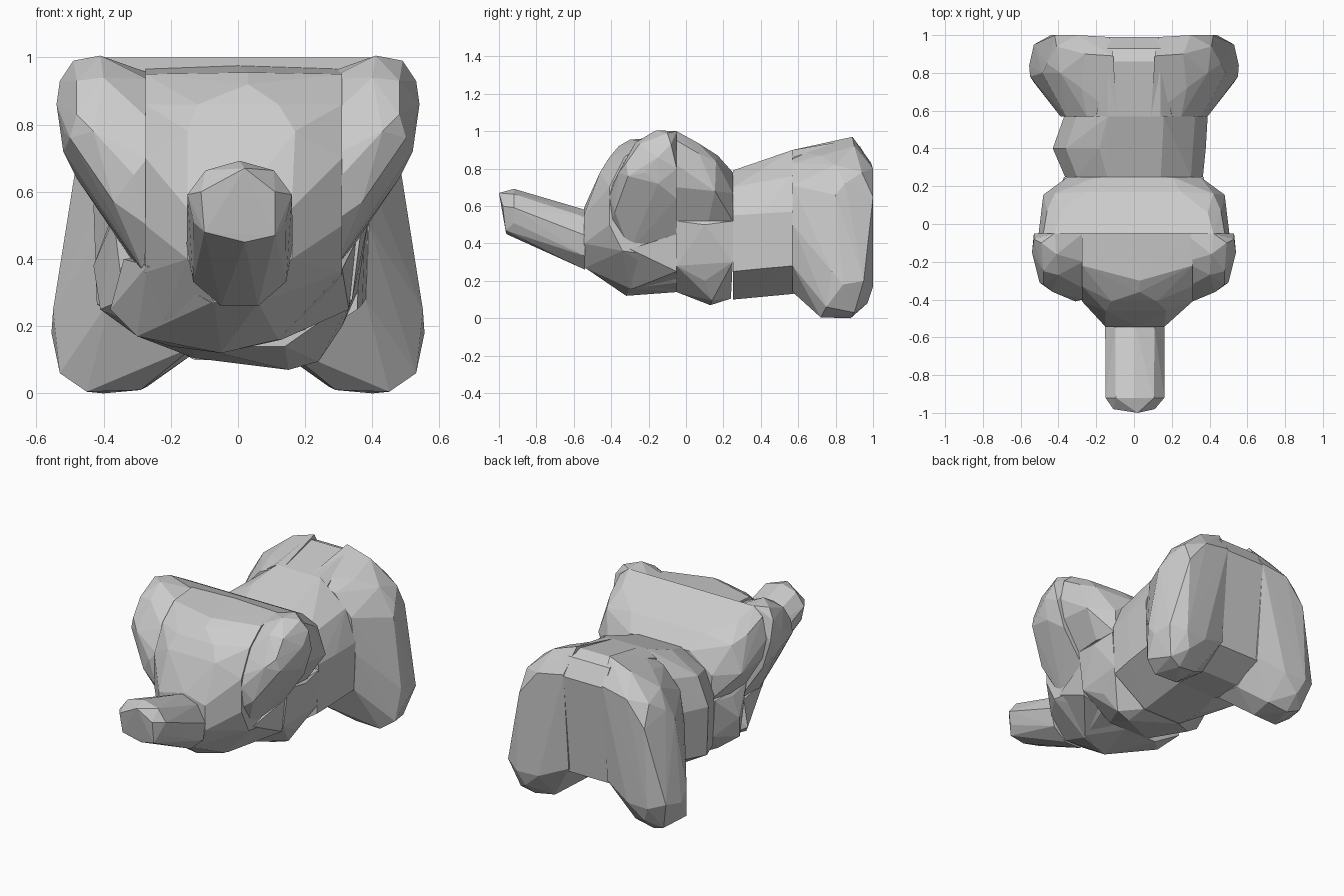
import bpy, bmesh, math


def hull(name, pts):
    """Flat-faced convex solid around the given points."""
    bm = bmesh.new()
    for p in pts:
        bm.verts.new(p)
    res = bmesh.ops.convex_hull(bm, input=bm.verts[:])
    loose = {e for e in res["geom_interior"] + res["geom_unused"]
             if isinstance(e, bmesh.types.BMVert)}
    bmesh.ops.delete(bm, geom=list(loose), context='VERTS')
    bmesh.ops.recalc_face_normals(bm, faces=bm.faces[:])
    me = bpy.data.meshes.new(name)
    bm.to_mesh(me)
    bm.free()
    ob = bpy.data.objects.new(name, me)
    bpy.context.collection.objects.link(ob)
    return ob


def mirrored(pts):
    return [(-x, y, z) for x, y, z in pts]


def both(pts):
    return pts + mirrored(pts)


def ring(y, cx, cz, rx, rz, n=9):
    return [(cx + rx * math.sin(2 * math.pi * i / n), y,
             cz + rz * math.cos(2 * math.pi * i / n)) for i in range(n)]


# Trunk: tapered tube with a blunt raised tip
hull("trunk", ring(-0.54, 0.005, 0.415, 0.16, 0.165)
     + ring(-0.92, 0.005, 0.57, 0.158, 0.122)
     + [(0.02, -1.0, 0.67), (-0.11, -0.98, 0.6), (0.11, -0.98, 0.6),
        (-0.1, -0.965, 0.48), (0.02, -0.96, 0.45), (0.11, -0.965, 0.47)])

# Face: domed slab between the ears
face = []
for x in (-0.275, 0.31):
    face += [(x, -0.05, 0.965), (x, -0.22, 0.95), (x, -0.33, 0.86),
             (x, -0.41, 0.7), (x, -0.41, 0.5), (x, -0.34, 0.36), (x, -0.05, 0.32)]
hull("face", face + [
    (0, -0.05, 0.975), (0.03, -0.3, 0.955), (0.03, -0.36, 0.92), (-0.12, -0.41, 0.86),
    (0.12, -0.41, 0.86), (-0.15, -0.46, 0.78), (0.17, -0.46, 0.78),
    (-0.15, -0.545, 0.55), (0.16, -0.545, 0.55), (0.02, -0.545, 0.59),
    (-0.15, -0.545, 0.4), (0.16, -0.545, 0.4), (-0.07, -0.54, 0.27),
    (0.06, -0.54, 0.27), (-0.05, -0.32, 0.12), (0.12, -0.3, 0.16),
    (-0.22, -0.3, 0.22), (0, -0.05, 0.14), (0.2, -0.05, 0.19)])

# Chin: low wedge under the face
hull("chin", [
    (-0.38, -0.05, 0.25), (-0.34, -0.07, 0.4), (-0.3, -0.15, 0.17),
    (-0.05, -0.32, 0.12), (0.13, -0.28, 0.16), (0.02, -0.05, 0.14), (-0.2, -0.05, 0.14),
    (0.31, -0.3, 0.37), (0.35, -0.05, 0.45), (0.33, -0.05, 0.25),
    (-0.27, -0.36, 0.38), (-0.08, -0.53, 0.27), (0.06, -0.53, 0.27)])

# Ears: slanted rounded flaps
ear = [(0.27, -0.05, 0.955), (0.27, -0.2, 0.935), (0.27, -0.34, 0.82), (0.27, -0.4, 0.7),
       (0.27, -0.4, 0.5), (0.28, -0.3, 0.36), (0.29, -0.05, 0.36), (0.31, -0.41, 0.65),
       (0.42, -0.05, 1.0), (0.41, -0.16, 1.005), (0.49, -0.1, 0.99), (0.4, -0.27, 0.94),
       (0.48, -0.25, 0.93), (0.48, -0.32, 0.83), (0.43, -0.36, 0.78),
       (0.53, -0.08, 0.93), (0.54, -0.15, 0.86), (0.53, -0.05, 0.8), (0.52, -0.22, 0.78),
       (0.5, -0.31, 0.76), (0.52, -0.15, 0.72), (0.48, -0.05, 0.64), (0.37, -0.38, 0.57)]
hull("right_ear", ear)
hull("left_ear", mirrored(ear))

# Back of the head: sloping broad wedge, widest low down
hull("head_back", both([
    (0.0, -0.05, 0.975), (0.31, -0.05, 0.97), (0.42, -0.05, 1.0), (0.48, -0.05, 0.95),
    (0.505, -0.05, 0.82), (0.48, -0.05, 0.7), (0.37, -0.05, 0.52),
    (0.39, 0.06, 0.94), (0.46, 0.07, 0.88), (0.42, 0.16, 0.84), (0.48, 0.155, 0.68),
    (0.25, 0.17, 0.87), (0.35, 0.25, 0.67), (0.34, 0.25, 0.52),
    (0.2, 0.25, 0.78), (0.38, 0.12, 0.52)]))

# Chest: lower block with the tucked front legs
hull("chest", both([
    (0.37, -0.05, 0.52), (0.37, 0.25, 0.52), (0.385, 0.1, 0.5), (0.355, 0.25, 0.3),
    (0.34, -0.05, 0.28), (0.31, 0.1, 0.2), (0.14, -0.05, 0.14), (0.13, 0.24, 0.105)])
    + [(-0.43, 0.1, 0.38), (-0.41, 0.07, 0.25), (-0.3, 0.12, 0.17), (0.15, 0.13, 0.07),
       (0.24, 0.14, 0.095), (0.08, 0.12, 0.09)])

# Torso: faceted barrel
torso = []
for y, cx, w, lo, low_side, mid, shoulder, top in (
        (0.25, 0.0, 0.355, 0.1, 0.25, 0.55, 0.7, 0.79),
        (0.4, -0.025, 0.395, 0.115, 0.265, 0.56, 0.73, 0.84),
        (0.57, 0.01, 0.37, 0.13, 0.28, 0.57, 0.76, 0.9)):
    torso += [(x + cx, v, z) for x, v, z in both(
        [(0.13, y, lo), (w, y, low_side), (w + 0.01, y, mid),
         (w * 0.85, y, shoulder), (w * 0.4, y, top)])]
hull("torso", torso)

# Rump: block between the hind legs, nearly flush with their backs
hull("rump", both([
    (0.14, 0.57, 0.13), (0.14, 0.76, 0.13), (0.14, 0.93, 0.22), (0.14, 0.57, 0.9),
    (0.2, 0.57, 0.86), (0.14, 0.86, 0.95), (0.14, 0.93, 0.92), (0.14, 0.99, 0.82)]))

# Hind legs: splayed, rounded pillars
leg = [(0.09, 0.57, 0.9), (0.25, 0.57, 0.83), (0.36, 0.57, 0.71), (0.39, 0.57, 0.5),
       (0.38, 0.57, 0.28), (0.13, 0.57, 0.14), (0.11, 0.89, 0.97), (0.26, 0.9, 0.92),
       (0.28, 0.72, 0.87), (0.39, 0.8, 0.82), (0.41, 0.94, 0.78), (0.46, 0.85, 0.72),
       (0.13, 0.99, 0.83), (0.3, 1.0, 0.8), (0.42, 1.0, 0.65), (0.485, 0.8, 0.66),
       (0.55, 0.78, 0.25), (0.555, 0.84, 0.18), (0.53, 0.95, 0.2), (0.44, 1.0, 0.17),
       (0.53, 0.75, 0.06), (0.45, 0.72, 0.005), (0.4, 0.88, 0.0), (0.48, 0.9, 0.03),
       (0.4, 0.97, 0.08), (0.29, 0.72, 0.01), (0.27, 0.87, 0.02), (0.3, 0.99, 0.17),
       (0.13, 0.76, 0.12), (0.13, 0.94, 0.24)]
hull("right_hind_leg", leg)
hull("left_hind_leg", mirrored(leg))
